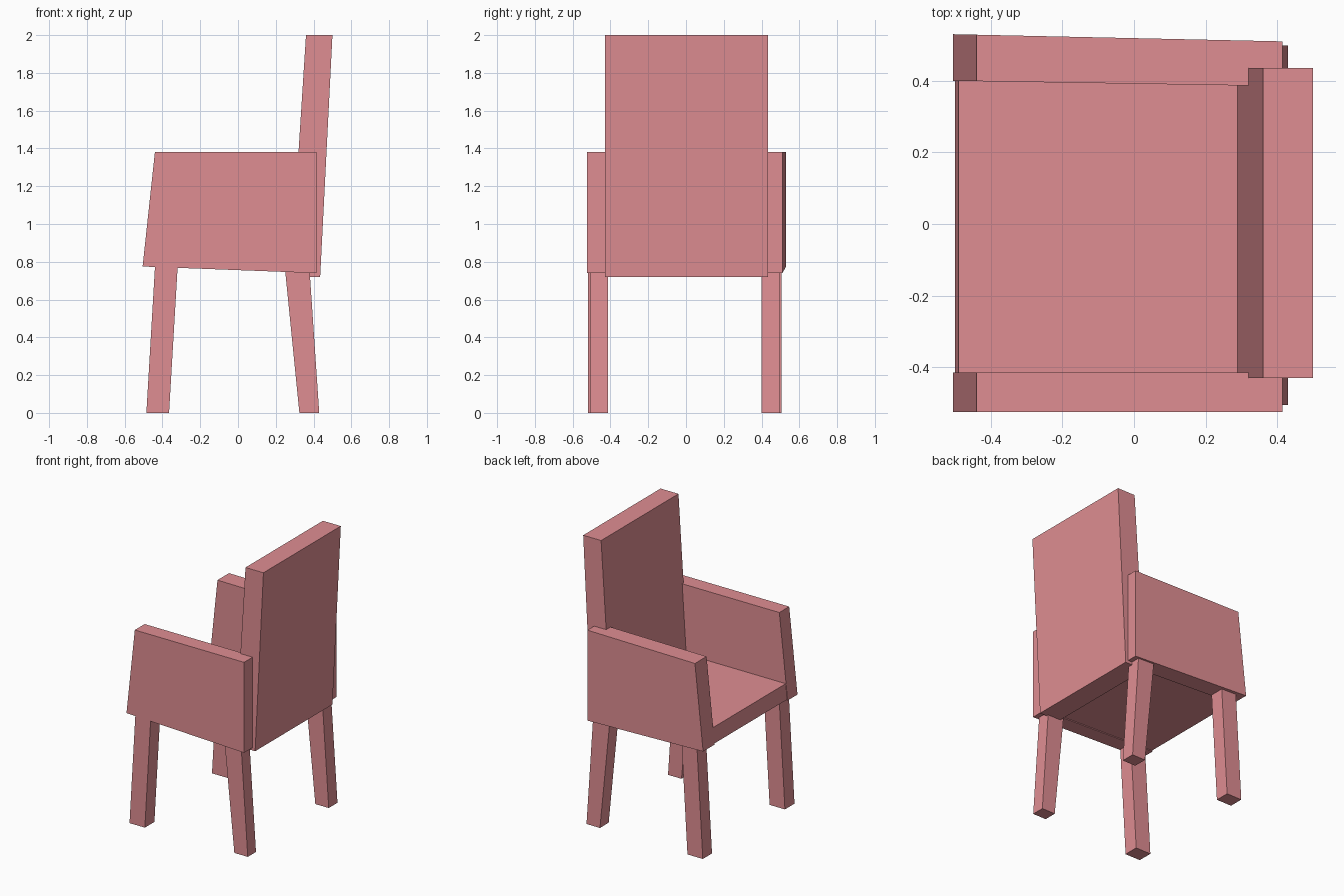
import bpy, bmesh

if "Cube" in bpy.data.objects:
    bpy.data.objects.remove(bpy.data.objects["Cube"])

mat = bpy.data.materials.new("pink_paint")
mat.diffuse_color = (0.74, 0.27, 0.29, 1)
mat.use_nodes = True
mat.node_tree.nodes["Principled BSDF"].inputs["Base Color"].default_value = mat.diffuse_color


def slab(name, profile, near, far=None):
    """Extrude an xz profile in y. near / far give (y at left, y at right) per side."""
    bm = bmesh.new()
    x0 = min(p[0] for p in profile)
    x1 = max(p[0] for p in profile)

    def side(ys):
        return [bm.verts.new((x, ys[0] + (ys[1] - ys[0]) * (x - x0) / (x1 - x0), z))
                for x, z in profile]

    a, b = side(near), side(far)
    bm.faces.new(a)
    bm.faces.new(b[::-1])
    n = len(profile)
    for i in range(n):
        j = (i + 1) % n
        bm.faces.new((a[j], a[i], b[i], b[j]))
    bmesh.ops.recalc_face_normals(bm, faces=bm.faces)
    mesh = bpy.data.meshes.new(name)
    bm.to_mesh(mesh)
    bm.free()
    mesh.materials.append(mat)
    obj = bpy.data.objects.new(name, mesh)
    bpy.context.collection.objects.link(obj)
    return obj


# Side panels under the armrests (the far one is slightly skewed)
arm = [(-0.505, 0.775), (0.415, 0.74), (0.415, 1.38), (-0.44, 1.38)]
slab("right_arm", arm, (-0.525, -0.525), (-0.415, -0.415))
slab("left_arm", arm, (0.40, 0.385), (0.53, 0.51))

# Seat between the arms
seat = [(-0.50, 0.78), (0.33, 0.75), (0.33, 0.89), (-0.49, 0.89)]
slab("seat", seat, (-0.42, -0.42), (0.405, 0.40))

# Leaning backrest
back = [(0.278, 0.72), (0.435, 0.72), (0.50, 2.0), (0.36, 2.0)]
slab("backrest", back, (-0.43, -0.43), (0.435, 0.435))

# Splayed legs, tops sunk into the arms
front_leg = [(-0.485, 0), (-0.365, 0), (-0.318, 0.80), (-0.438, 0.80)]
back_leg = [(0.325, 0), (0.43, 0), (0.376, 0.80), (0.245, 0.80)]
for name, profile, y0, y1 in (
    ("front_leg_right", front_leg, -0.52, -0.413),
    ("front_leg_left", front_leg, 0.402, 0.505),
    ("back_leg_right", back_leg, -0.505, -0.413),
    ("back_leg_left", back_leg, 0.40, 0.498),
):
    slab(name, profile, (y0, y0), (y1, y1))
